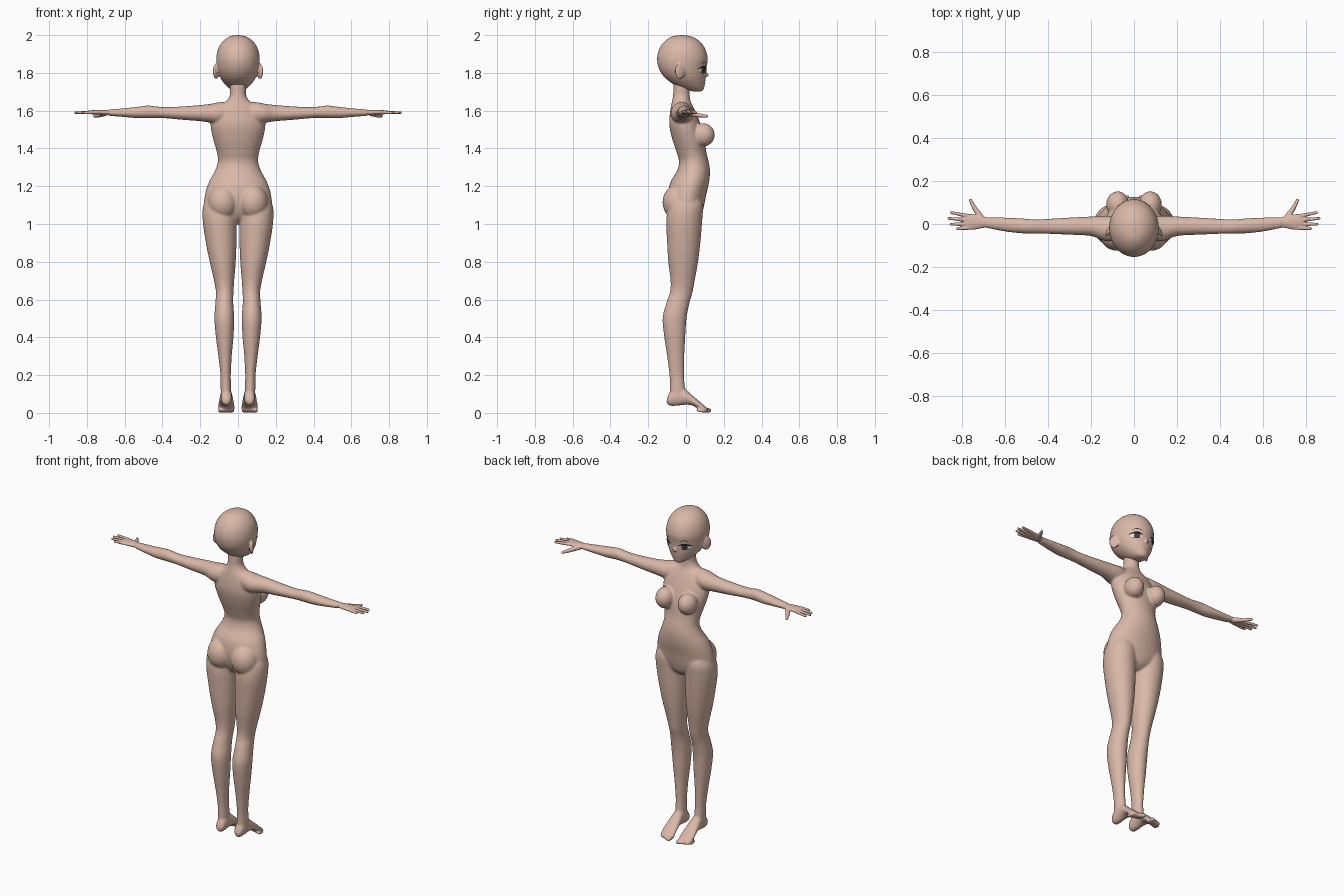
import bpy, bmesh, math
from mathutils import Vector, Matrix

cube = bpy.data.objects.get("Cube")
if cube:
    bpy.data.objects.remove(cube)


def material(name, *rgb):
    mat = bpy.data.materials.new(name)
    mat.use_nodes = True
    color = (*rgb, 1)
    mat.diffuse_color = color
    bsdf = mat.node_tree.nodes["Principled BSDF"]
    bsdf.inputs["Base Color"].default_value = color
    bsdf.inputs["Roughness"].default_value = 0.7
    return mat


SKIN = material("skin", 0.70, 0.48, 0.39)
WHITE = material("eye white", 0.8, 0.78, 0.76)
IRIS = material("iris", 0.06, 0.05, 0.05)
LASH = material("lash", 0.01, 0.008, 0.008)
LIP = material("lip", 0.4, 0.2, 0.16)


def spline(rows, steps=6):
    """Catmull-Rom interpolation of section rows."""
    pts = [Vector(r) for r in rows]
    out = []
    for i in range(len(pts) - 1):
        p0, p1, p2 = pts[max(i - 1, 0)], pts[i], pts[i + 1]
        p3 = pts[min(i + 2, len(pts) - 1)]
        for k in range(steps):
            t = k / steps
            out.append(p1 + (p2 - p0) * (t / 2)
                       + (p0 * 2 - p1 * 5 + p2 * 4 - p3) * (t * t / 2)
                       + (p1 * 3 - p0 - p2 * 3 + p3) * (t ** 3 / 2))
    return out + [pts[-1]]


def loft(bm, axis, rows, seg=32):
    """Rows are (position, low a, high a, low b, high b) along an axis."""
    rings = []
    for t, a0, a1, b0, b1 in spline(rows):
        ring = []
        for k in range(seg):
            ang = math.tau * k / seg
            a = (a0 + a1) / 2 + (a1 - a0) / 2 * math.cos(ang)
            b = (b0 + b1) / 2 + (b1 - b0) / 2 * math.sin(ang)
            co = {"x": (t, a, b), "y": (a, t, b), "z": (a, b, t)}[axis]
            ring.append(bm.verts.new(co))
        rings.append(ring)
    for r, s in zip(rings, rings[1:]):
        for k in range(seg):
            n = (k + 1) % seg
            bm.faces.new((r[k], r[n], s[n], s[k]))
    bm.faces.new(rings[0])
    bm.faces.new(rings[-1])


def symmetric(rows):
    return [(z, -w, w, back, front) for z, w, back, front in rows]


def ellipsoid(bm, center, scale, tilt=0, axis="X"):
    mat = (Matrix.Translation(center) @ Matrix.Rotation(math.radians(tilt), 4, axis)
           @ Matrix.Diagonal((*scale, 1)))
    bmesh.ops.create_icosphere(bm, subdivisions=4, radius=1, matrix=mat)


def capsule(bm, p0, r0, p1, r1):
    """Tapered rounded segment: the hull of two spheres."""
    tmp = bmesh.new()
    for p, r in ((p0, r0), (p1, r1)):
        bmesh.ops.create_icosphere(tmp, subdivisions=3, radius=r, matrix=Matrix.Translation(p))
    bmesh.ops.delete(tmp, geom=tmp.faces[:] + tmp.edges[:], context="EDGES_FACES")
    hull = bmesh.ops.convex_hull(tmp, input=tmp.verts[:])
    inner = {e for e in hull["geom_interior"] if isinstance(e, bmesh.types.BMVert)}
    bmesh.ops.delete(tmp, geom=list(inner), context="VERTS")
    mesh = bpy.data.meshes.new("segment")
    tmp.to_mesh(mesh)
    tmp.free()
    bm.from_mesh(mesh)
    bpy.data.meshes.remove(mesh)


def mirror(bm):
    copy = bmesh.ops.duplicate(bm, geom=bm.verts[:] + bm.edges[:] + bm.faces[:])["geom"]
    for v in copy:
        if isinstance(v, bmesh.types.BMVert):
            v.co.x *= -1


def make(name, bm, mat):
    mesh = bpy.data.meshes.new(name)
    bm.to_mesh(mesh)
    bm.free()
    mesh.materials.append(mat)
    obj = bpy.data.objects.new(name, mesh)
    bpy.context.collection.objects.link(obj)
    return obj


def skin_object(name, bm, voxel, smooth):
    """Fuse overlapping volumes into one smooth surface."""
    bmesh.ops.recalc_face_normals(bm, faces=bm.faces[:])
    obj = make(name, bm, SKIN)
    remesh = obj.modifiers.new("Fuse", "REMESH")
    remesh.mode = "VOXEL"
    remesh.voxel_size = voxel
    remesh.use_smooth_shade = True
    soften = obj.modifiers.new("Soften", "SMOOTH")
    soften.factor = 0.5
    soften.iterations = smooth
    return obj


# Body: limbs on one side first, mirrored, then the torso
body = bmesh.new()
loft(body, "z", [  # leg
    (1.16, .04, .15, -.06, .07), (1.1, .015, .183, -.09, .09),
    (1.02, .008, .187, -.104, .086), (.9, .008, .17, -.1, .076),
    (.8, .012, .15, -.094, .064), (.7, .02, .127, -.082, .046),
    (.64, .024, .117, -.085, .035), (.58, .025, .12, -.105, .018),
    (.5, .02, .125, -.124, .003), (.4, .024, .117, -.115, -.004),
    (.3, .033, .104, -.1, -.009), (.2, .038, .093, -.088, -.01),
    (.13, .036, .092, -.085, -.005), (.07, .038, .09, -.088, 0)])
loft(body, "y", [  # foot
    (-.102, .048, .076, .05, .075), (-.085, .035, .088, .037, .11),
    (-.05, .032, .092, .037, .135), (-.01, .03, .095, .042, .13),
    (.03, .024, .1, .04, .096), (.07, .018, .105, .018, .062),
    (.1, .018, .103, .004, .036), (.115, .024, .094, .003, .022)])
for i in range(5):  # toes
    r = .013 - .0012 * i
    x = .032 + .0165 * i
    capsule(body, (x, .085 - .006 * i, r + .006), r, (x, .123 - .008 * i, r), r)
loft(body, "x", [  # arm
    (.05, -.07, .02, 1.54, 1.645), (.1, -.08, .035, 1.53, 1.645),
    (.14, -.078, .038, 1.535, 1.637), (.2, -.056, .035, 1.544, 1.63),
    (.3, -.05, .03, 1.552, 1.622), (.4, -.046, .024, 1.561, 1.619),
    (.47, -.045, .022, 1.561, 1.627), (.53, -.043, .027, 1.56, 1.621),
    (.6, -.035, .03, 1.566, 1.613), (.69, -.018, .031, 1.573, 1.606)])
ellipsoid(body, (.076, .09, 1.472), (.053, .062, .062), 12)
ellipsoid(body, (.08, -.045, 1.115), (.079, .079, .092))
mirror(body)
loft(body, "z", symmetric([  # neck and torso
    (1.78, .042, -.066, .018), (1.72, .043, -.067, .02),
    (1.68, .044, -.069, .02), (1.65, .064, -.074, .024),
    (1.62, .105, -.08, .038), (1.58, .135, -.086, .057),
    (1.52, .145, -.088, .08), (1.45, .132, -.073, .098),
    (1.38, .112, -.05, .108), (1.33, .107, -.037, .12),
    (1.28, .123, -.048, .127), (1.22, .155, -.083, .122),
    (1.15, .176, -.095, .106), (1.08, .174, -.085, .092),
    (1.03, .1, -.06, .075), (1.0, .03, -.02, .04)]))
skin_object("body", body, .006, 8)

# Head with ears and a small nose
head = bmesh.new()
ellipsoid(head, (.116, -.032, 1.808), (.011, .03, .041), 28, "Z")
mirror(head)
loft(head, "z", symmetric([
    (2.0, .006, -.03, -.015), (1.992, .045, -.075, .032),
    (1.967, .08, -.113, .073), (1.93, .104, -.14, .1),
    (1.88, .115, -.153, .115), (1.83, .112, -.146, .109),
    (1.79, .101, -.125, .106), (1.76, .085, -.095, .103),
    (1.73, .06, -.05, .098), (1.71, .035, 0, .092),
    (1.702, .012, .04, .08)]), 48)
capsule(head, (0, .094, 1.81), .008, (0, .114, 1.787), .008)
head_obj = skin_object("head", head, .005, 4)

# Hands: palm, four fingers and a thumb
hands = bmesh.new()
loft(hands, "x", [
    (.665, -.016, .029, 1.576, 1.603), (.7, -.018, .034, 1.577, 1.604),
    (.74, -.026, .044, 1.579, 1.604), (.775, -.026, .046, 1.581, 1.602),
    (.788, -.018, .038, 1.586, 1.598)])
for y0, x1, y1 in ((.037, .848, .053), (.018, .86, .026),
                   (-.001, .85, -.001), (-.018, .82, -.022)):
    capsule(hands, (.77, y0, 1.592), .0095, (x1, y1, 1.589), .0065)
capsule(hands, (.705, .022, 1.586), .015, (.738, .07, 1.575), .011)
capsule(hands, (.738, .07, 1.575), .011, (.76, .11, 1.571), .0075)
mirror(hands)
skin_object("hands", hands, .003, 3)


# Painted face details laid onto the head
def plate(name, shape, mat, offset, sides=(1, -1)):
    bm = bmesh.new()
    for s in sides:
        grid = bmesh.ops.create_grid(bm, x_segments=12, y_segments=8, size=1)
        for v in grid["verts"]:
            x, z = shape(v.co.x, v.co.y)
            v.co = (s * x, .3, z)
    bm.normal_update()
    bmesh.ops.reverse_faces(bm, faces=[f for f in bm.faces if f.normal.y < 0])
    wrap = make(name, bm, mat).modifiers.new("Lay", "SHRINKWRAP")
    wrap.target = head_obj
    wrap.wrap_method = "PROJECT"
    wrap.wrap_mode = "ABOVE_SURFACE"
    wrap.use_project_y = True
    wrap.use_positive_direction = False
    wrap.use_negative_direction = True
    wrap.offset = offset


def disc(cx, cz, rx, rz):
    return lambda u, v: (cx + rx * u * math.sqrt(1 - v * v / 2),
                         cz + rz * v * math.sqrt(1 - u * u / 2))


def arc(cx, cz, rx, rise, thick):
    return lambda u, v: (cx + rx * u, cz + rise * (1 - u * u) + thick * v * (1.15 - u * u))


plate("eye_whites", disc(.054, 1.815, .028, .016), WHITE, .002)
plate("irises", disc(.053, 1.815, .015, .016), IRIS, .003)
plate("upper_lashes", arc(.055, 1.821, .033, .011, .005), LASH, .004)
plate("lower_lashes", arc(.056, 1.806, .022, -.007, .0015), LASH, .004)
plate("eyebrows", arc(.055, 1.848, .027, .008, .0015), LASH, .002)
plate("mouth", arc(0, 1.747, .014, -.002, .0015), LIP, .002, (1,))
